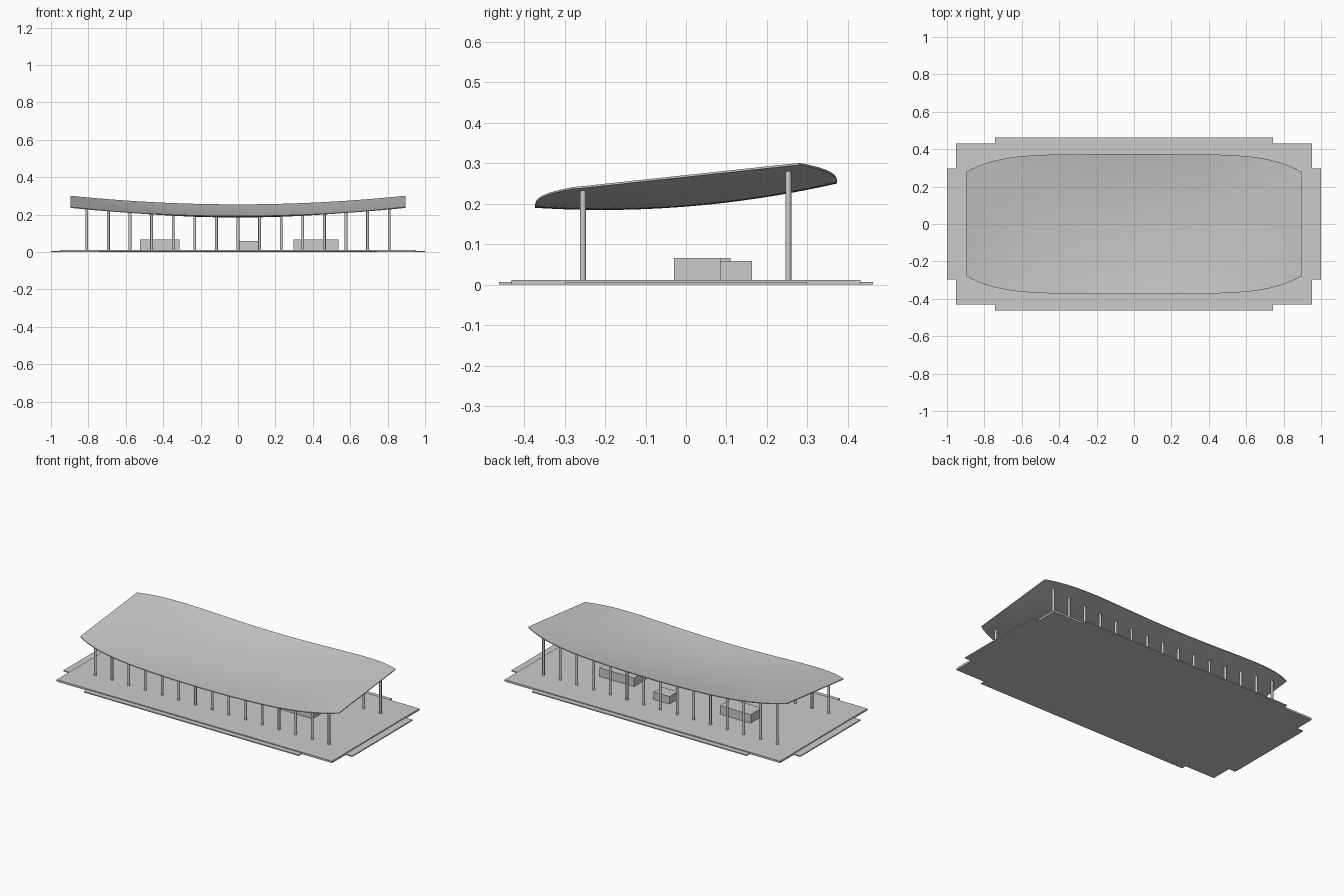
import bpy, bmesh, math

if "Cube" in bpy.data.objects:
    bpy.data.objects.remove(bpy.data.objects["Cube"])

grey = bpy.data.materials.new("light grey")
grey.diffuse_color = (0.6, 0.6, 0.6, 1)
grey.use_nodes = True
grey.node_tree.nodes["Principled BSDF"].inputs["Base Color"].default_value = grey.diffuse_color


def finish(name, bm):
    bmesh.ops.recalc_face_normals(bm, faces=bm.faces[:])
    me = bpy.data.meshes.new(name)
    bm.to_mesh(me)
    bm.free()
    me.materials.append(grey)
    ob = bpy.data.objects.new(name, me)
    bpy.context.collection.objects.link(ob)
    return ob


def box(name, x0, x1, y0, y1, z0, z1):
    bm = bmesh.new()
    bmesh.ops.create_cube(bm, size=1)
    for v in bm.verts:
        v.co = ((x0 + x1) / 2 + v.co.x * (x1 - x0),
                (y0 + y1) / 2 + v.co.y * (y1 - y0),
                (z0 + z1) / 2 + v.co.z * (z1 - z0))
    return finish(name, bm)


def smooth(ob):
    bpy.ops.object.select_all(action='DESELECT')
    ob.select_set(True)
    bpy.context.view_layer.objects.active = ob
    bpy.ops.object.shade_smooth_by_angle(angle=math.radians(35))


# roof shape: half length, half depth along the length, sagging height
RX = 0.895


def half_depth(u):
    return 0.373 - 0.093 * abs(u) ** 5.4


def roof_z(u, v):
    return 0.225 + 0.046 * u * u + 0.03 * v - 0.027 * (1 - u * u) * (1 - v * v)


# stepped plinth
box("platform", -0.953, 0.953, -0.431, 0.431, 0, 0.012)
box("long_steps", -0.743, 0.743, -0.462, 0.462, 0, 0.0065)
box("end_steps", -1, 1, -0.298, 0.298, 0, 0.0065)

# rooms under the canopy
box("left_room", -0.525, -0.313, 0.0, 0.11, 0.012, 0.066)
box("middle_room", 0.0, 0.11, 0.082, 0.163, 0.012, 0.059)
box("right_room", 0.298, 0.537, -0.03, 0.087, 0.012, 0.066)

# two rows of round columns reaching the roof underside
for row, y in (("front", -0.255), ("back", 0.253)):
    for i in range(15):
        x = (i - 7) * 0.1155
        u = x / RX
        top = roof_z(u, y / half_depth(u)) - 0.002
        bm = bmesh.new()
        bmesh.ops.create_cone(bm, cap_ends=True, segments=16, radius1=0.0075,
                              radius2=0.0075, depth=top - 0.012)
        bmesh.ops.translate(bm, verts=bm.verts, vec=(x, y, (top + 0.012) / 2))
        smooth(finish(f"{row}_column_{i + 1}", bm))

# thin doubly curved roof shell
NU, NV, T = 64, 28, 0.005
bm = bmesh.new()
layers = []
for dz in (0, -T):
    layers.append([[bm.verts.new((RX * u, half_depth(u) * v, roof_z(u, v) + dz))
                    for v in (2 * j / NV - 1 for j in range(NV + 1))]
                   for u in (2 * i / NU - 1 for i in range(NU + 1))])
for g in layers:
    for i in range(NU):
        for j in range(NV):
            bm.faces.new((g[i][j], g[i + 1][j], g[i + 1][j + 1], g[i][j + 1]))
a, b = layers
for i in range(NU):
    for j in (0, NV):
        bm.faces.new((a[i][j], a[i + 1][j], b[i + 1][j], b[i][j]))
for j in range(NV):
    for i in (0, NU):
        bm.faces.new((a[i][j], a[i][j + 1], b[i][j + 1], b[i][j]))
smooth(finish("curved_roof", bm))
